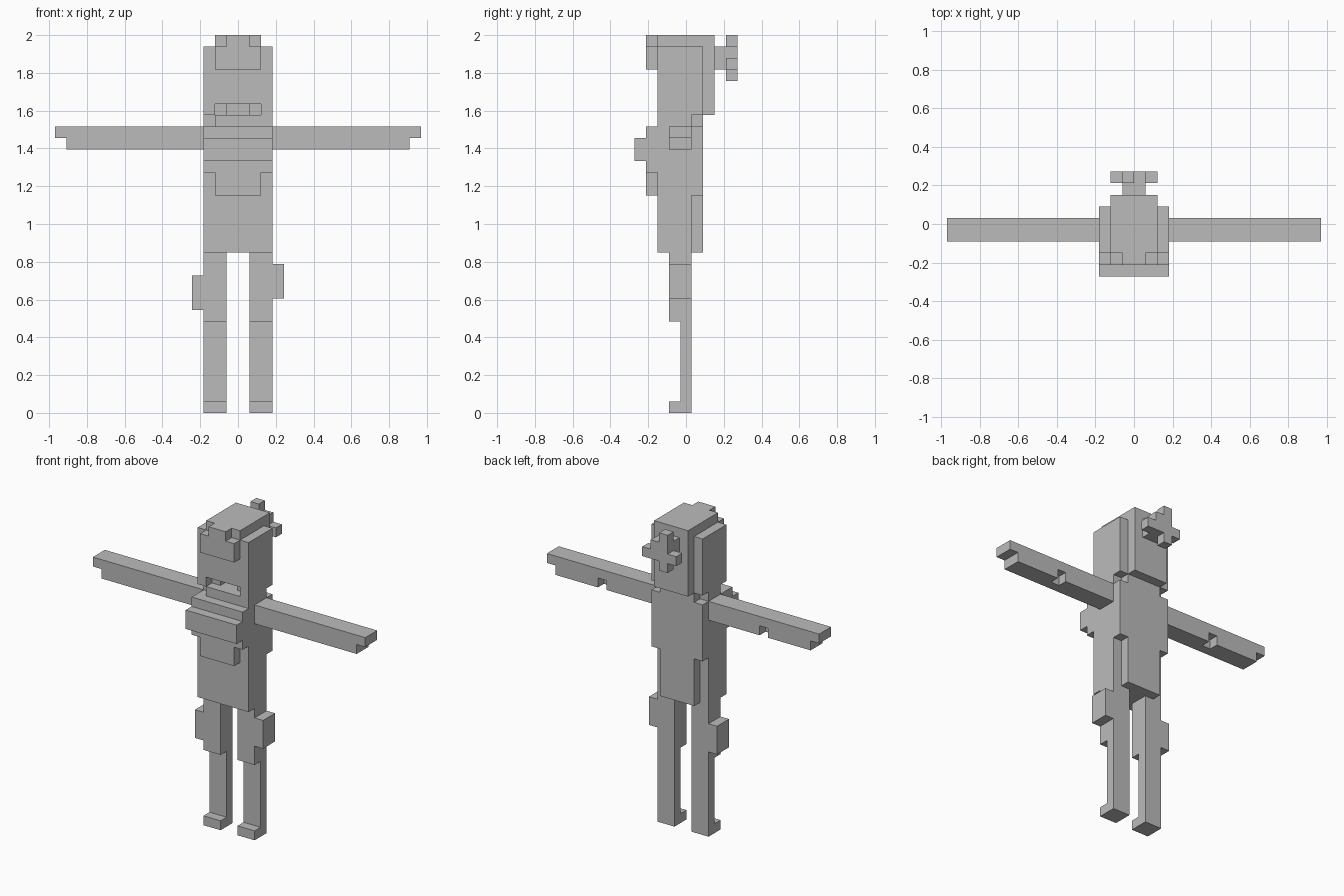
import bpy, bmesh
from mathutils import Vector

if "Cube" in bpy.data.objects:
    bpy.data.objects.remove(bpy.data.objects["Cube"])

U = 2 / 33          # one block
Y0 = 4.5            # block rows in y run 0 (front) to 9 (back)

grey = bpy.data.materials.new("plain_grey")
grey.diffuse_color = (0.5, 0.5, 0.5, 1)
grey.use_nodes = True
grey.node_tree.nodes["Principled BSDF"].inputs["Base Color"].default_value = grey.diffuse_color


def part(name, *boxes, mirror=False):
    """Object made of boxes (x0, x1, y0, y1, z0, z1) in block units."""
    bm = bmesh.new()
    for x0, x1, y0, y1, z0, z1 in boxes:
        lo = Vector((x0, y0 - Y0, z0)) * U
        hi = Vector((x1, y1 - Y0, z1)) * U
        verts = bmesh.ops.create_cube(bm, size=1)["verts"]
        for v in verts:
            v.co = Vector([(lo[i] + hi[i]) / 2 + v.co[i] * (hi[i] - lo[i]) for i in range(3)])
    me = bpy.data.meshes.new(name)
    bm.to_mesh(me)
    bm.free()
    me.materials.append(grey)
    ob = bpy.data.objects.new(name, me)
    bpy.context.collection.objects.link(ob)
    if mirror:
        ob.modifiers.new("mirror", 'MIRROR').use_mirror_merge = False
    return ob


# legs: thigh, shin and foot
part("thigh", (1, 3, 3, 5, 8, 14), mirror=True)
part("shin", (1, 3, 4, 5, 1, 8), mirror=True)
part("foot", (1, 3, 3, 5, 0, 1), mirror=True)

# pouches at different heights on the thighs
part("right_pouch", (3, 4, 3, 5, 10, 13))
part("left_pouch", (-4, -3, 3, 5, 9, 12))

# torso with narrower lower back
part("torso", (-3, 3, 2, 5, 14, 25))
part("upper_back", (-3, 3, 5, 6, 19, 25))
part("lower_back", (-2, 2, 5, 6, 14, 19))

# stepped chest
part("chest", (-3, 3, 1, 2, 21, 25))
part("chest_front", (-3, 3, 0, 1, 22, 24))
part("belly", (-2, 2, 1, 2, 19, 21))

# arms: full upper layer, lower layer with an elbow notch and short end
part("arm",
     (3, 16, 3, 5, 24, 25),
     (3, 15, 3, 4, 23, 24),
     (3, 9, 4, 5, 23, 24),
     (10, 15, 4, 5, 23, 24), mirror=True)

# neck with open corners
part("neck", (-2, 3, 2, 3, 25, 26), (-3, 3, 3, 5, 25, 26), (-2, 2, 5, 6, 25, 26))

# head with a face slot in its lowest layer
part("head", (-3, 3, 2, 6, 27, 32), (-3, 3, 4, 6, 26, 27))
part("face_slot_side", (2, 3, 2, 4, 26, 27), (1, 2, 3, 4, 26, 27), mirror=True)

# hair
part("hair_top", (-2, 2, 2, 6, 32, 33))
part("hair_back", (-2, 2, 6, 7, 26, 33))
part("fringe", (-2, 2, 1, 2, 30, 32), (-1, 1, 1, 2, 32, 33))

# hair tie and cross-shaped tail
part("hair_tie", (-1, 1, 7, 8, 30, 32))
part("hair_tail",
     (-1, 0, 8, 9, 29, 33),
     (0, 1, 8, 9, 30, 32),
     (1, 2, 8, 9, 30, 31),
     (-2, -1, 8, 9, 30, 31))
